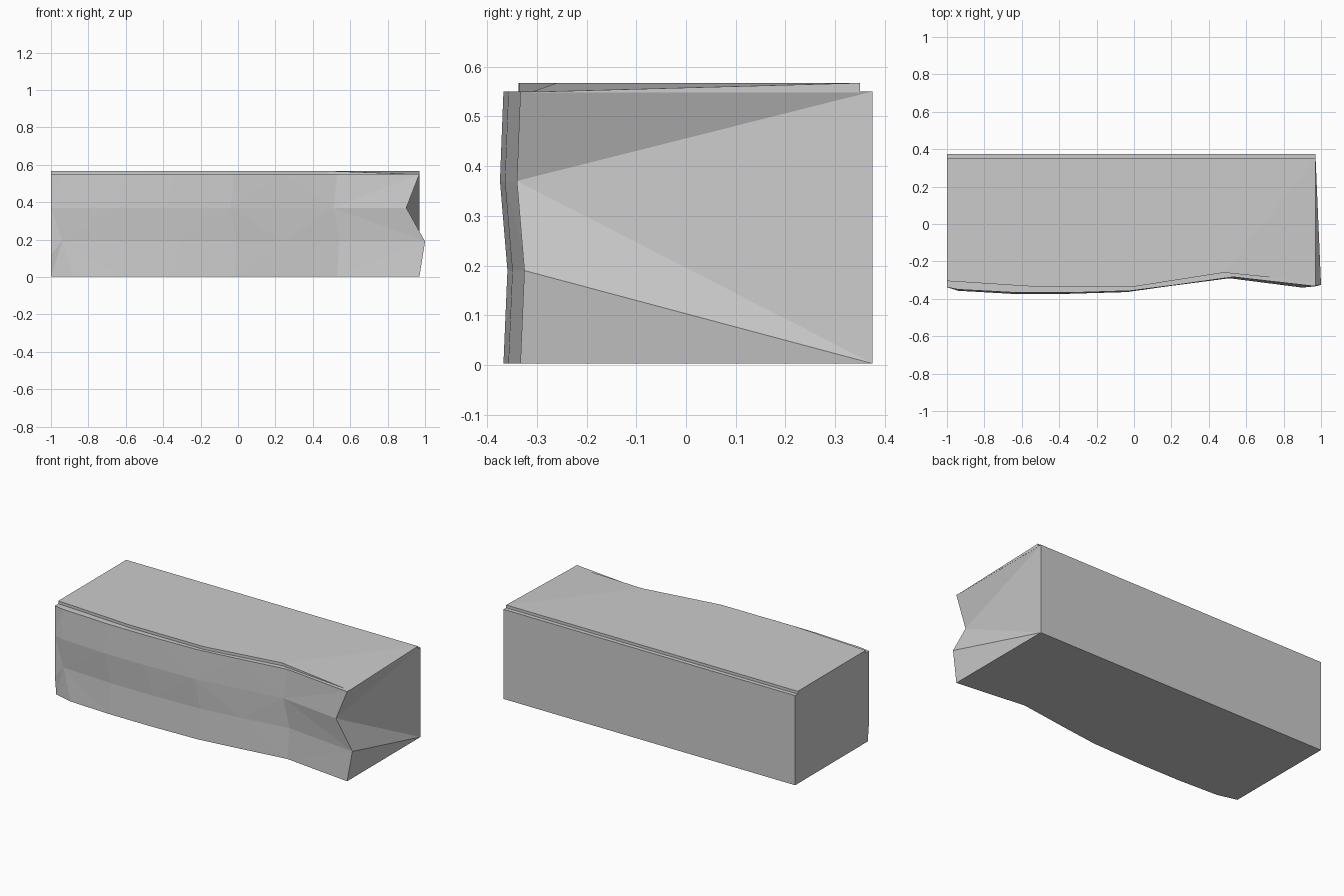
import bpy

if "Cube" in bpy.data.objects:
    bpy.data.objects.remove(bpy.data.objects["Cube"])


def make_object(name, verts, faces):
    mesh = bpy.data.meshes.new(name)
    mesh.from_pydata(verts, [], faces)
    mesh.validate()
    obj = bpy.data.objects.new(name, mesh)
    bpy.context.collection.objects.link(obj)
    return obj


# Front outline seen from above, and depth shift of each height row
outline = [(-1, -0.338), (-0.94, -0.35), (-0.62, -0.367), (-0.34, -0.367),
           (-0.02, -0.357), (0.23, -0.325), (0.53, -0.283), (0.97, -0.333)]
rows = [(0.003, 0.0), (0.19, 0.008), (0.37, -0.007), (0.55, 0.0)]
right_x = [0.97, 1.0, 0.90, 0.97]
shift_x = [0.0, 0.02, -0.04, 0.0]
BACK, SLAB_BACK, TOP = 0.375, 0.35, 0.567
n, m = len(outline), len(rows)

# Rocky cliff block: faceted front wall, flat back, sides, top and bottom
verts = []
for j, (z, dy) in enumerate(rows):
    for i, (x, y) in enumerate(outline):
        px, py, pz = x, y + dy, z
        if i == n - 1:
            px = right_x[j]
        elif i > 1:
            px += shift_x[j] * (1 if i % 2 else 0.5)
        if i == 0:
            py = y
            if j == 1:
                pz = 0.12
        if j == 0 and i == 0:
            py = -0.325
        if j == 0 and i == 1:
            px, py = -0.88, -0.355
        verts.append((px, py, pz))
bl, br, tr, tl = range(n * m, n * m + 4)
verts += [(-1, BACK, 0.003), (0.97, BACK, 0.003), (0.97, BACK, 0.55), (-1, BACK, 0.55)]

faces = []
for j in range(m - 1):
    for i in range(n - 1):
        a, b, c, d = j * n + i, j * n + i + 1, (j + 1) * n + i + 1, (j + 1) * n + i
        faces += [(a, b, d), (b, c, d)] if (i + j) % 2 else [(a, b, c), (a, c, d)]
right = [j * n + n - 1 for j in range(m)]
left = [j * n for j in range(m)]
faces += [(right[0], br, right[1]), (right[1], br, right[2]),
          (br, tr, right[2]), (right[2], tr, right[3])]
faces.append([bl] + left + [tl])
faces.append((br, bl, tl, tr))
faces.append(list(range(n - 1, -1, -1)) + [bl, br])
faces.append(list(range((m - 1) * n, m * n)) + [tr, tl])
make_object("cliff_block", verts, faces)

# Thin top layer, its right front corner sinking into the block
front = [(-1, -0.305, TOP), (-0.5, -0.337, TOP), (0, -0.335, TOP),
         (0.48, -0.26, TOP), (0.97, -0.31, 0.549)]
k = len(front)
verts = front + [(x, SLAB_BACK, TOP) for x, _, _ in front]
verts += [(x, y, 0.548) for x, y, _ in verts]
faces = []
for i in range(k - 1):
    if i < k - 2:
        faces.append((i, i + 1, k + i + 1, k + i))
    else:
        faces += [(i, i + 1, k + i + 1), (i, k + i + 1, k + i)]
    faces.append((2 * k + i, 2 * k + i + 1, i + 1, i))
    faces.append((k + i, k + i + 1, 3 * k + i + 1, 3 * k + i))
    faces.append((2 * k + i, 3 * k + i, 3 * k + i + 1, 2 * k + i + 1))
faces.append((0, k, 3 * k, 2 * k))
faces.append((k - 1, 3 * k - 1, 4 * k - 1, 2 * k - 1))
make_object("top_layer", verts, faces)

# Make all normals point outwards
import bmesh
for obj in bpy.data.objects:
    bm = bmesh.new()
    bm.from_mesh(obj.data)
    bmesh.ops.recalc_face_normals(bm, faces=bm.faces)
    bm.to_mesh(obj.data)
    bm.free()
